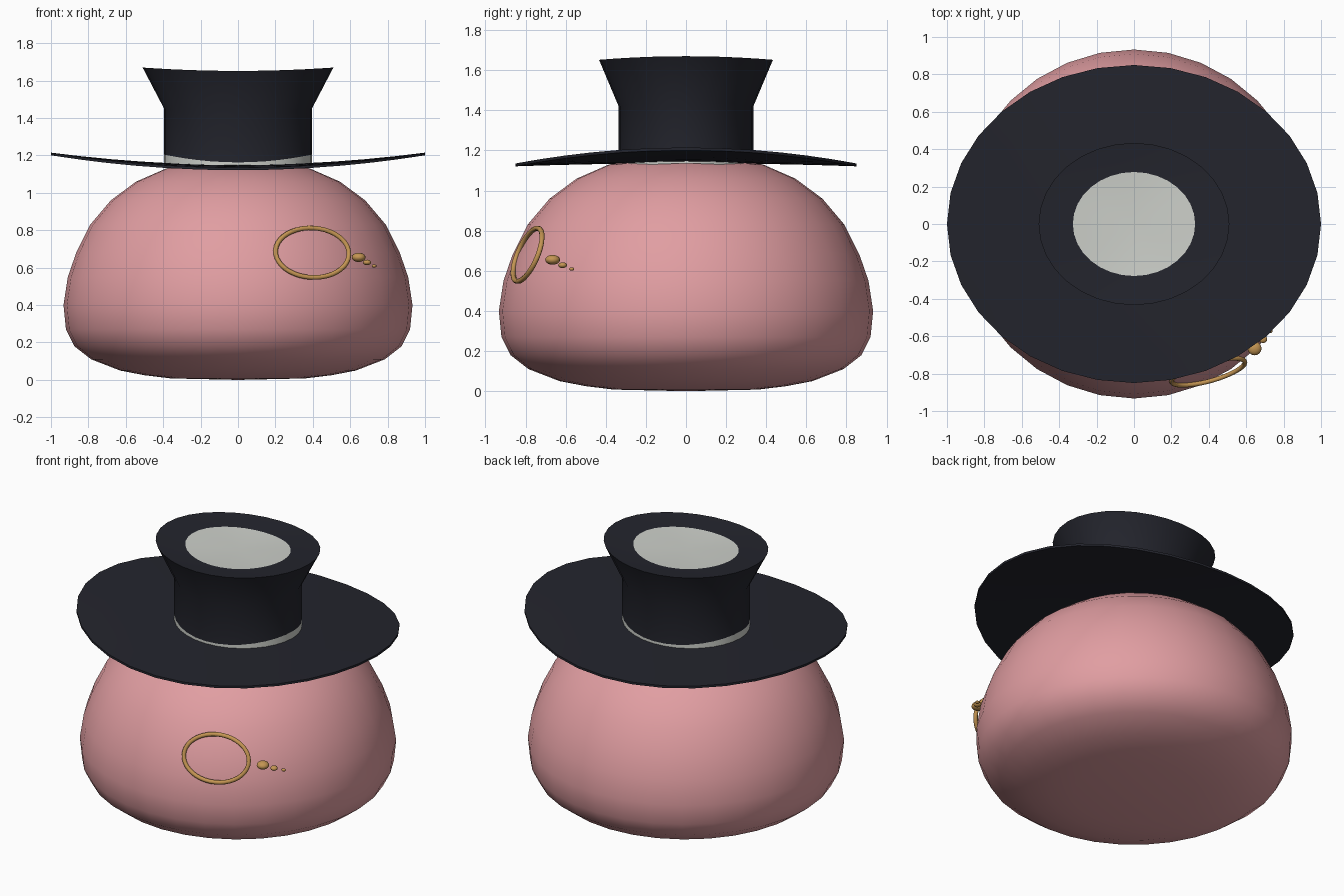
import bpy, bmesh, math
from mathutils import Vector

cube = bpy.data.objects.get("Cube")
if cube:
    bpy.data.objects.remove(cube)


def material(name, rgb):
    m = bpy.data.materials.new(name)
    m.use_nodes = True
    col = (*rgb, 1)
    m.diffuse_color = col
    m.node_tree.nodes["Principled BSDF"].inputs["Base Color"].default_value = col
    return m


PINK = material("pink", (0.75, 0.34, 0.36))
BLACK = material("hat black", (0.017, 0.018, 0.026))
WHITE = material("off white", (0.61, 0.63, 0.59))
GOLD = material("gold", (0.55, 0.30, 0.085))


def finish(bm, name, mats, angle):
    bmesh.ops.recalc_face_normals(bm, faces=bm.faces)
    me = bpy.data.meshes.new(name)
    bm.to_mesh(me)
    bm.free()
    for m in mats:
        me.materials.append(m)
    ob = bpy.data.objects.new(name, me)
    bpy.context.collection.objects.link(ob)
    bpy.ops.object.select_all(action="DESELECT")
    ob.select_set(True)
    bpy.context.view_layer.objects.active = ob
    bpy.ops.object.shade_smooth_by_angle(angle=math.radians(angle))
    return ob


def lathe(name, rows, mats, depth=1.0, slots=None, closed=False, angle=30, n=32):
    """Spin rows of (radius, height, side lift); depth squashes along y."""
    bm = bmesh.new()
    rings = []
    for r, z, lift in rows:
        if r == 0:
            rings.append([bm.verts.new((0, 0, z))] * n)
            continue
        angles = [math.tau * i / n for i in range(n)]
        rings.append([bm.verts.new((r * math.cos(a), depth * r * math.sin(a),
                                    z + lift * math.cos(a) ** 2)) for a in angles])
    pairs = list(zip(rings, rings[1:] + rings[:1]))
    for k, (lo, hi) in enumerate(pairs if closed else pairs[:-1]):
        for i in range(n):
            j = (i + 1) % n
            corners = list(dict.fromkeys((lo[i], lo[j], hi[j], hi[i])))
            face = bm.faces.new(corners)
            face.material_index = slots[k] if slots else 0
    return finish(bm, name, mats, angle)


# Rounded body with a nearly flat underside
body = [(0, 0), (0.36, 0.008), (0.5, 0.025), (0.63, 0.05), (0.785, 0.11),
        (0.875, 0.18), (0.92, 0.27), (0.933, 0.4), (0.91, 0.55), (0.865, 0.68),
        (0.79, 0.83), (0.68, 0.96), (0.545, 1.06), (0.385, 1.13), (0.2, 1.165), (0, 1.175)]
lathe("body", [(r, z, 0) for r, z in body], [PINK], angle=80)

# Saddle-shaped brim, raised at the sides
DEPTH = 0.85
radii = [0.36, 0.52, 0.68, 0.84, 1.0]


def brim_row(r, drop):
    return (r, 1.15 - drop - 0.015 * r * r, 0.08 * r * r)


brim = [brim_row(r, 0) for r in radii] + [brim_row(r, 0.014) for r in reversed(radii)]
lathe("hat_brim", brim, [BLACK], DEPTH, closed=True)

# Crown with a pale band at its foot, flared top and pale inset disc
crown = [(0.395, 1.115, 0.02), (0.395, 1.163, 0.042), (0.395, 1.42, 0.03),
         (0.51, 1.652, 0.018), (0.327, 1.635, 0.015), (0, 1.635, 0)]
lathe("hat_crown", crown, [BLACK, WHITE], DEPTH, slots=[1, 0, 0, 0, 1])

# Oval monocle ring lying against the face
centre = Vector((0.397, -0.79, 0.68))
across = Vector((0.196, 0.048, -0.012))
up = Vector((0.008, 0.054, 0.132))
normal = across.cross(up).normalized()
bm = bmesh.new()
N, M, TUBE = 40, 8, 0.013
loops = []
for i in range(N):
    a = math.tau * i / N
    tangent = up * math.cos(a) - across * math.sin(a)
    out = tangent.cross(normal).normalized()
    p = centre + across * math.cos(a) + up * math.sin(a)
    loops.append([bm.verts.new(p + TUBE * (out * math.cos(b) + normal * math.sin(b)))
                  for b in (math.tau * k / M for k in range(M))])
for i in range(N):
    for k in range(M):
        s, t = loops[i], loops[(i + 1) % N]
        bm.faces.new((s[k], t[k], t[(k + 1) % M], s[(k + 1) % M]))
finish(bm, "monocle_ring", [GOLD], 80)

# Chain beads shrinking away from the ring
beads = [((0.645, -0.665, 0.655), 0.037), ((0.69, -0.615, 0.628), 0.022),
         ((0.728, -0.57, 0.609), 0.013)]
for i, (pos, r) in enumerate(beads):
    bm = bmesh.new()
    bmesh.ops.create_uvsphere(bm, u_segments=16, v_segments=10, radius=r)
    bmesh.ops.scale(bm, vec=(1, 1, 0.66), verts=bm.verts)
    bmesh.ops.translate(bm, vec=pos, verts=bm.verts)
    finish(bm, f"chain_bead_{i + 1}", [GOLD], 80)
